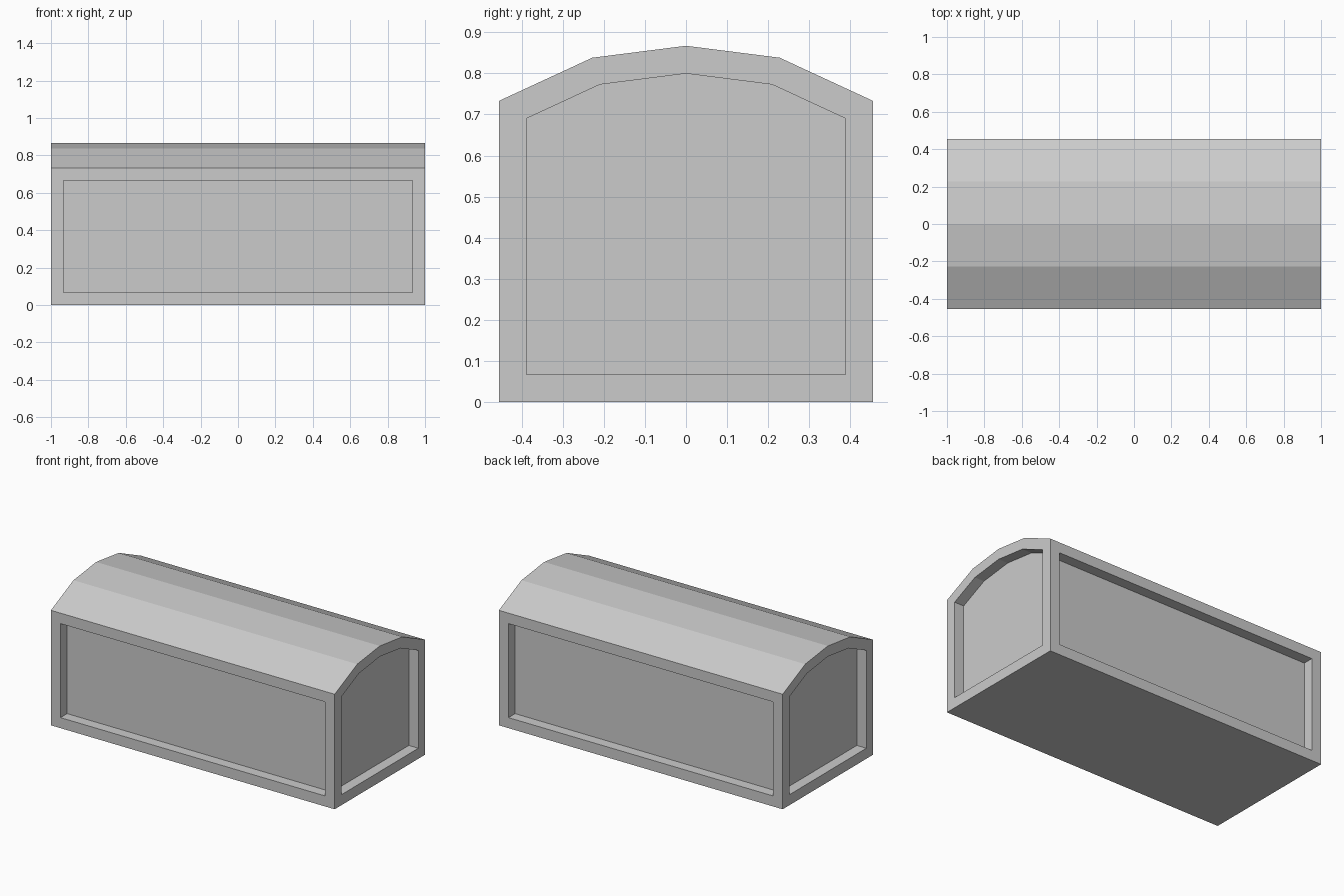
import bpy
import bmesh
from mathutils import Vector

if "Cube" in bpy.data.objects:
    bpy.data.objects.remove(bpy.data.objects["Cube"])

LENGTH, RIM = 2.0, 0.067

# Half cross-section (y, z), mirrored to make the barrel-topped outline
half = [(0.455, 0.0), (0.455, 0.733), (0.228, 0.838)]
outline = half + [(0.0, 0.867)] + [(-y, z) for y, z in reversed(half)]

# Chest body: extrude the outline along x
bm = bmesh.new()
end = bm.faces.new([bm.verts.new((-LENGTH / 2, y, z)) for y, z in outline])
res = bmesh.ops.extrude_face_region(bm, geom=[end], use_keep_orig=True)
moved = [v for v in res["geom"] if isinstance(v, bmesh.types.BMVert)]
bmesh.ops.translate(bm, verts=moved, vec=(LENGTH, 0, 0))
bmesh.ops.recalc_face_normals(bm, faces=bm.faces[:])

# Recessed panels on the four upright sides, with straight jambs
bm.normal_update()
walls = [f for f in bm.faces if abs(f.normal.z) < 0.01]
bmesh.ops.inset_individual(bm, faces=walls, thickness=RIM, depth=0.0,
                           use_even_offset=True)
bm.normal_update()
for panel in bmesh.ops.extrude_discrete_faces(bm, faces=walls)["faces"]:
    panel.normal_update()
    shift = Vector(panel.normal) * -RIM
    # Build jambs between the rim opening and the sunken panel
    sunk = list(panel.verts)
    rim = [v.co.copy() for v in sunk]
    bmesh.ops.translate(bm, verts=sunk, vec=shift)
    if all(len(e.link_faces) == 1 for e in panel.edges):
        top = [bm.verts.new(c) for c in rim]
        for i in range(len(sunk)):
            j = (i + 1) % len(sunk)
            bm.faces.new((top[i], top[j], sunk[j], sunk[i]))

bmesh.ops.remove_doubles(bm, verts=bm.verts[:], dist=0.00001)
bmesh.ops.recalc_face_normals(bm, faces=bm.faces[:])

mesh = bpy.data.meshes.new("chest_body")
bm.to_mesh(mesh)
bm.free()
bpy.context.collection.objects.link(bpy.data.objects.new("chest_body", mesh))
